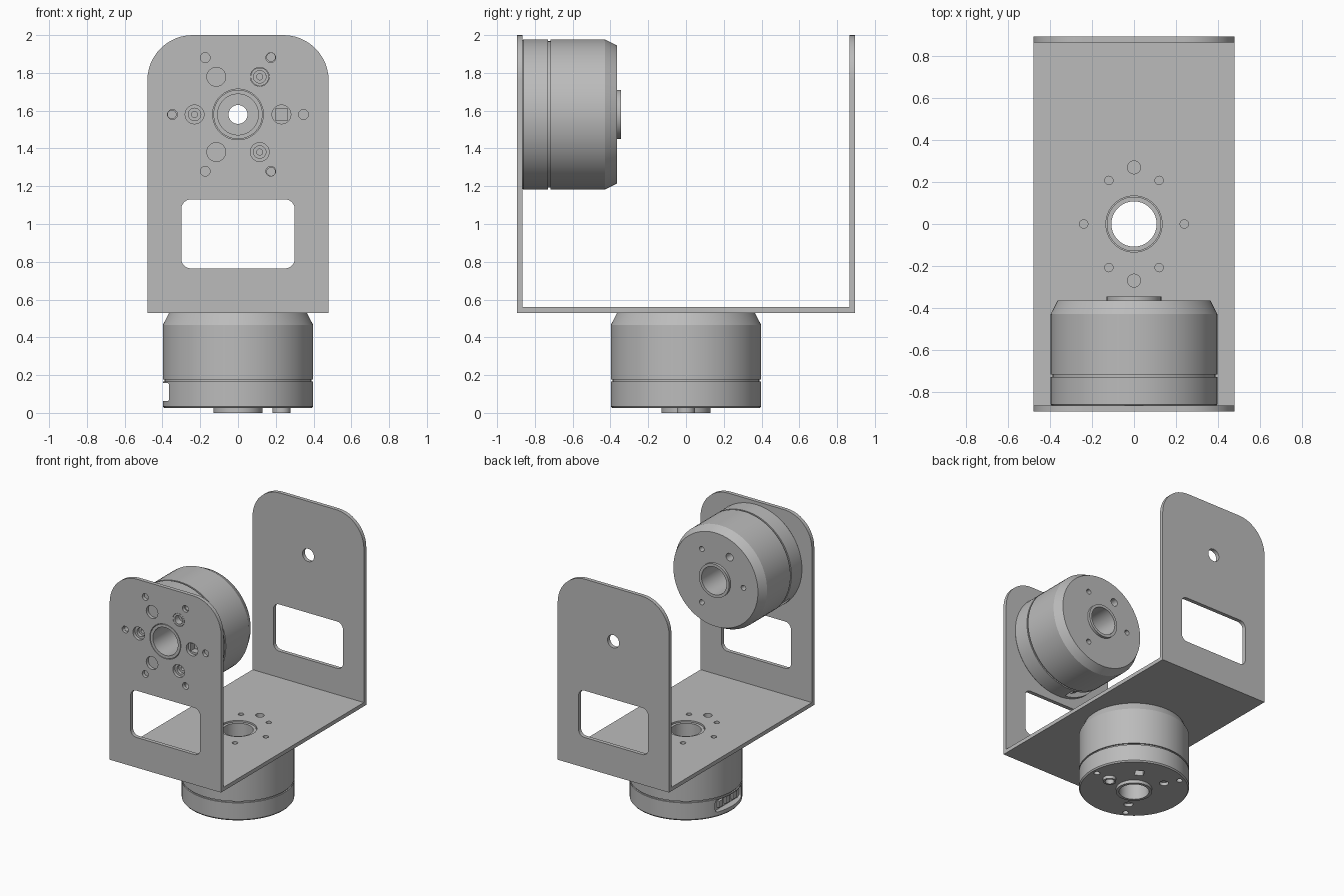
import bpy, bmesh
from math import radians, pi
from mathutils import Matrix, Vector

cube = bpy.data.objects.get("Cube")
if cube:
    bpy.data.objects.remove(cube)

grey = bpy.data.materials.new("plain grey")
grey.use_nodes = True
grey.diffuse_color = (0.5, 0.5, 0.5, 1)
grey.node_tree.nodes["Principled BSDF"].inputs["Base Color"].default_value = grey.diffuse_color


def lathe(bm, profile, place=Matrix(), steps=32):
    """Revolve a closed (radius, height) outline about local z."""
    part = bmesh.new()
    verts = [part.verts.new((r, 0, z)) for r, z in profile]
    edges = [part.edges.new((v, verts[i - 1])) for i, v in enumerate(verts)]
    bmesh.ops.spin(part, geom=verts + edges, cent=(0, 0, 0), axis=(0, 0, 1),
                   angle=2 * pi, steps=steps, use_merge=False)
    bmesh.ops.remove_doubles(part, verts=part.verts, dist=1e-5)
    loose = [e for e in part.edges if not e.link_faces]
    bmesh.ops.delete(part, geom=loose, context='EDGES')
    bmesh.ops.recalc_face_normals(part, faces=part.faces)
    part.transform(place)
    mesh = bpy.data.meshes.new("part")
    part.to_mesh(mesh)
    part.free()
    bm.from_mesh(mesh)
    bpy.data.meshes.remove(mesh)


def pin(bm, radius, low, high, place=Matrix(), steps=24):
    lathe(bm, [(0, low), (radius, low), (radius, high), (0, high)], place, steps)


def box(bm, size, place=Matrix()):
    bmesh.ops.create_cube(bm, size=1, matrix=place @ Matrix.Diagonal((*size, 1)))


def polar(angle, radius, z=0):
    return Matrix.Rotation(radians(angle), 4, 'Z') @ Matrix.Translation((radius, 0, z))


def finish(name, bm, place=Matrix()):
    mesh = bpy.data.meshes.new(name)
    bm.to_mesh(mesh)
    bm.free()
    mesh.materials.append(grey)
    obj = bpy.data.objects.new(name, mesh)
    obj.matrix_world = place
    bpy.context.collection.objects.link(obj)
    return obj


def select(obj):
    bpy.ops.object.select_all(action='DESELECT')
    obj.select_set(True)
    bpy.context.view_layer.objects.active = obj


def smooth(obj):
    select(obj)
    bpy.ops.object.shade_smooth_by_angle(angle=radians(25))


def cut(obj, bm):
    """Subtract the cutter mesh, then discard it."""
    cutter = finish("cutter", bm, obj.matrix_world)
    cutter.hide_render = True
    mod = obj.modifiers.new("cut", 'BOOLEAN')
    mod.operation, mod.solver, mod.object = 'DIFFERENCE', 'EXACT', cutter
    bpy.context.view_layer.update()
    select(obj)
    bpy.ops.object.modifier_apply(modifier=mod.name)
    bpy.data.objects.remove(cutter)


BORE, HUB = 0.108, 0.13


def motor(label, place):
    # Hollow drum with hub rings at both ends and a parting groove
    bm = bmesh.new()
    lathe(bm, [(BORE, 0), (HUB, 0), (HUB, .025), (.39, .025), (.398, .035), (.398, .165),
               (.388, .165), (.388, .177), (.398, .177), (.398, .465), (.365, .53),
               (HUB, .53), (HUB, .55), (BORE, .55)], steps=72)
    drum = finish(label + "_motor", bm, place)

    # Screw holes, locating socket, square port and cable slot
    bm = bmesh.new()
    for angle in (0, 120, 240):
        pin(bm, .02, .45, .6, polar(angle, .24))
        pin(bm, .022, -.05, .1, polar(angle, .35))
        lathe(bm, [(0, -.05), (.033, -.05), (.033, .05), (.016, .05), (.016, .1), (0, .1)],
              polar(angle, .23), 24)
    pin(bm, .03, .45, .6, polar(300, .24))
    box(bm, (.065, .065, .1), polar(60, .23, .03))
    slot = bmesh.new()
    box(slot, (.2, .32, .095), polar(180, .445, .11))
    along = [e for e in slot.edges if abs((e.verts[0].co - e.verts[1].co).x) > .1]
    bmesh.ops.bevel(slot, geom=along, offset=.02, segments=4, profile=.5, affect='EDGES')
    mesh = bpy.data.meshes.new("slot")
    slot.to_mesh(mesh)
    slot.free()
    bm.from_mesh(mesh)
    bpy.data.meshes.remove(mesh)
    cut(drum, bm)
    smooth(drum)

    # Raised collar round one base screw
    bm = bmesh.new()
    lathe(bm, [(.033, 0), (.048, 0), (.048, .03), (.033, .03)], polar(0, .23))
    smooth(finish(label + "_collar", bm, place))

    # Sockets inside the cable slot
    bm = bmesh.new()
    for y in (-.085, 0, .085):
        box(bm, (.025, .05, .05), Matrix.Translation((-.35, y, .105)))
    finish(label + "_sockets", bm, place)


# U-shaped bracket from an extruded profile with rounded upper corners
W, D, FLOOR, TOP, T, AXIS = .48, .895, .53, 2, .03, 1.58
bm = bmesh.new()
outline = [(-D, FLOOR), (D, FLOOR), (D, TOP), (D - T, TOP), (D - T, FLOOR + T),
           (T - D, FLOOR + T), (T - D, TOP), (-D, TOP)]
side = bm.faces.new([bm.verts.new((-W, y, z)) for y, z in outline])
new = bmesh.ops.extrude_face_region(bm, geom=[side])["geom"]
bmesh.ops.translate(bm, vec=(2 * W, 0, 0), verts=[v for v in new if isinstance(v, bmesh.types.BMVert)])
corners = [e for e in bm.edges if all(v.co.z > TOP - .01 for v in e.verts)
           and abs(e.verts[0].co.x - e.verts[1].co.x) < .01]
bmesh.ops.bevel(bm, geom=corners, offset=.24, segments=12, profile=.5, affect='EDGES')
bmesh.ops.recalc_face_normals(bm, faces=bm.faces)
bracket = finish("bracket", bm)

# Window through both walls
bm = bmesh.new()
box(bm, (.6, 3, .365), Matrix.Translation((0, 0, .9475)))
long_edges = [e for e in bm.edges if abs((e.verts[0].co - e.verts[1].co).y) > 1]
bmesh.ops.bevel(bm, geom=long_edges, offset=.05, segments=6, profile=.5, affect='EDGES')
cut(bracket, bm)

# Mounting holes in front wall, back wall and floor
bm = bmesh.new()
front = Matrix.Translation((0, -D, AXIS)) @ Matrix.Rotation(pi / 2, 4, 'X')
back = Matrix.Translation((0, D, AXIS)) @ Matrix.Rotation(pi / 2, 4, 'X')
floor = Matrix.Translation((0, 0, FLOOR))
pin(bm, .134, -.1, .1, front, 64)
pin(bm, .05, -.1, .1, back, 32)
pin(bm, .134, -.1, .1, floor, 64)
for angle in range(0, 360, 60):
    pin(bm, .05, -.1, .1, front @ polar(angle, .23))
    pin(bm, .026, -.1, .1, front @ polar(angle, .347))
    pin(bm, .02, -.1, .1, floor @ polar(angle, .24))
for angle in (90, 270):
    pin(bm, .031, -.1, .1, floor @ polar(angle, .27))
cut(bracket, bm)
smooth(bracket)

# One motor under the floor, one inside the front wall
motor("lower", Matrix())
turn = Matrix.Rotation(-pi / 2, 4, 'X') @ Matrix.Rotation(radians(-60), 4, 'Z')
motor("upper", Matrix.Translation((0, -D, AXIS)) @ turn)
